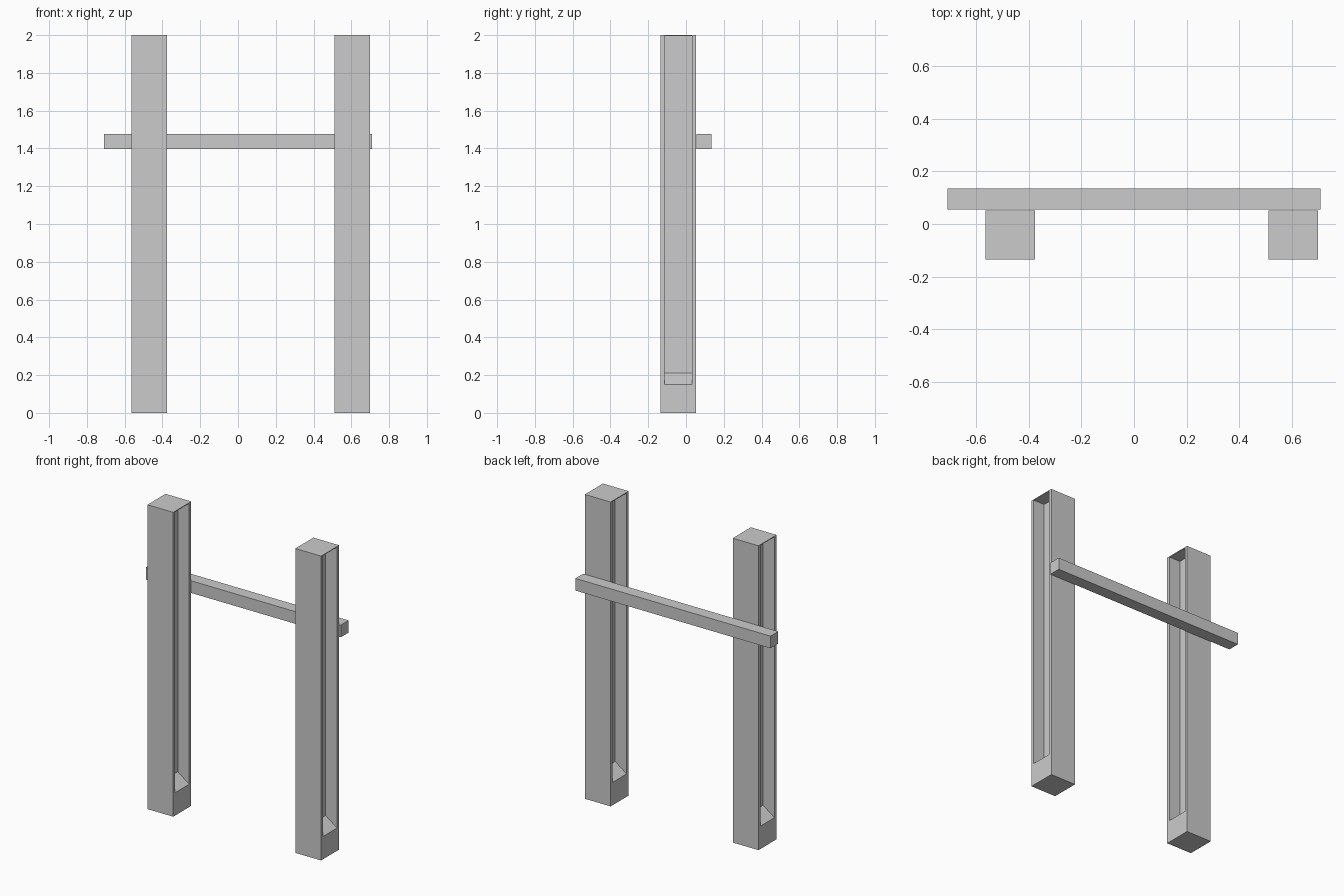
import bpy, bmesh

if "Cube" in bpy.data.objects:
    bpy.data.objects.remove(bpy.data.objects["Cube"])

W = 0.187            # post width
FRONT, BACK = -0.135, 0.052
FLANGE = 0.021       # wall beside each slot
DEPTH = 0.083        # slot depth on either side of the web


def box(bm, lo, hi):
    verts = bmesh.ops.create_cube(bm, size=1)["verts"]
    for v in verts:
        for i in range(3):
            v.co[i] = hi[i] if v.co[i] > 0 else lo[i]


def finish(bm, name):
    bm.normal_update()
    mesh = bpy.data.meshes.new(name)
    bm.to_mesh(mesh)
    bm.free()
    obj = bpy.data.objects.new(name, mesh)
    bpy.context.collection.objects.link(obj)
    return obj


def inset_to(bm, face, x, y0, y1, z0, z1):
    """Inset a side face, then place its corners on the given rectangle."""
    c = face.calc_center_median()
    bmesh.ops.inset_individual(bm, faces=[face], thickness=0.005)
    for v in face.verts:
        v.co = (x, y1 if v.co.y > c.y else y0, z1 if v.co.z > c.z else z0)


def post(name, cx):
    bm = bmesh.new()
    box(bm, (cx - W / 2, FRONT, 0), (cx + W / 2, BACK, 2))
    bm.normal_update()
    # slot on each side, with a floor that slopes up to the central web
    sides = [f for f in bm.faces if abs(f.normal.x) > 0.9]
    for f in sides:
        s = 1 if f.normal.x > 0 else -1
        y0, y1 = FRONT + FLANGE, BACK - FLANGE
        inset_to(bm, f, cx + s * W / 2, y0, y1, 0.15, 1.995)
        inset_to(bm, f, cx + s * (W / 2 - DEPTH), y0, y1, 0.21, 1.995)
    return finish(bm, name)


# uprights
post("left_post", -0.470)
post("right_post", 0.605)

# crossbar resting against the back of the posts
bm = bmesh.new()
box(bm, (-0.709, 0.055, 1.397), (0.709, 0.135, 1.477))
finish(bm, "crossbar")
